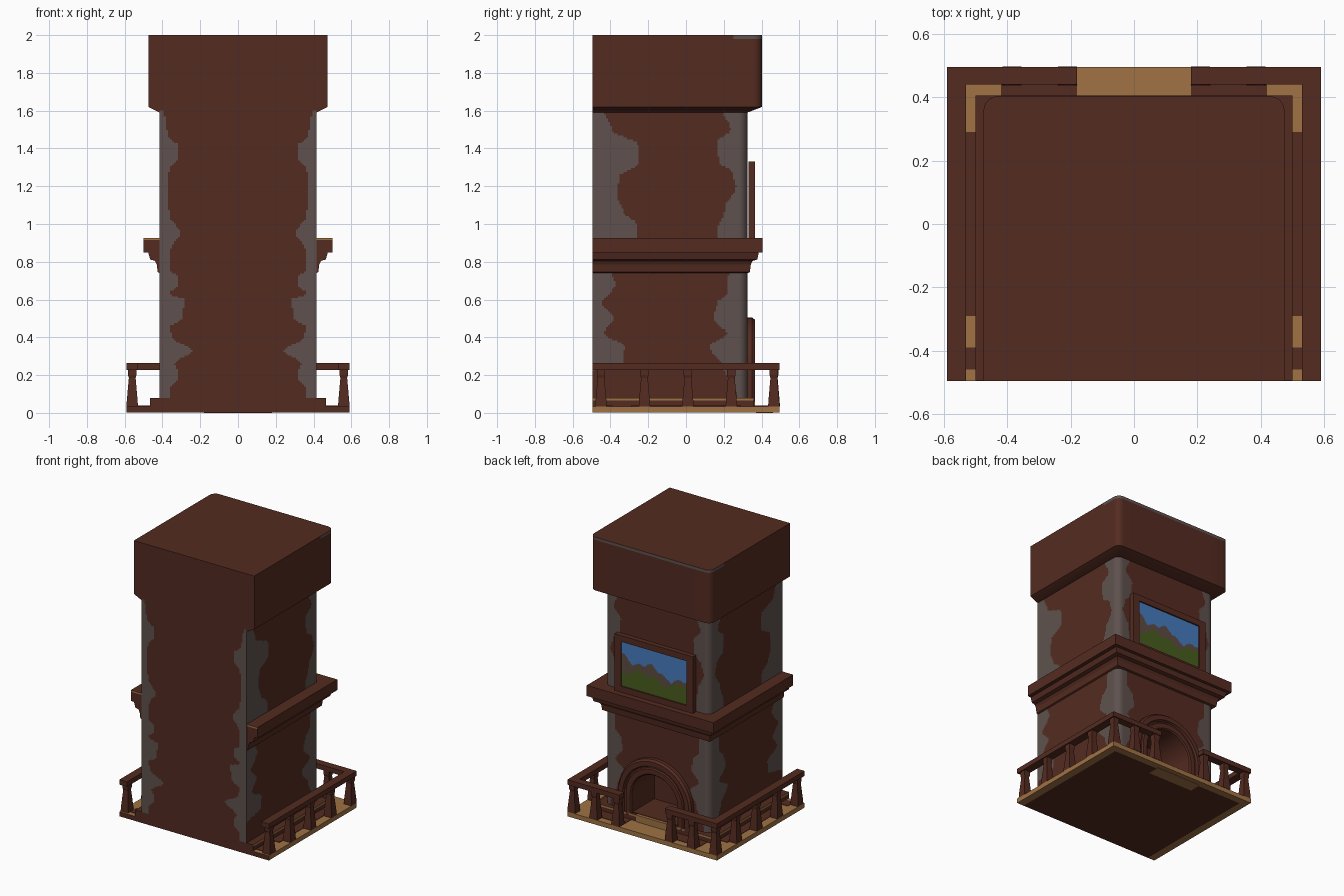
import bpy, bmesh, math

if "Cube" in bpy.data.objects:
    bpy.data.objects.remove(bpy.data.objects["Cube"])

def mat(name, c):
    m = bpy.data.materials.new(name)
    m.diffuse_color = (*c, 1)
    m.use_nodes = True
    m.node_tree.nodes["Principled BSDF"].inputs["Base Color"].default_value = m.diffuse_color
    return m

MATS = [mat("brick brown", (0.088, 0.024, 0.0145)), mat("tan wood", (0.35, 0.17, 0.058)),
        mat("stone grey", (0.112, 0.083, 0.075)), mat("sky blue", (0.062, 0.20, 0.52)),
        mat("meadow green", (0.066, 0.108, 0.013)), mat("hill grey", (0.112, 0.07, 0.058))]
BROWN, TAN, GREY, BLUE, GREEN, HILL = range(6)
FRONT = -0.495
BACK = 0.495

def finish(name, bm, rule=None, smooth=False):
    bm.normal_update()
    if rule:
        for f in bm.faces:
            f.material_index = rule(f.calc_center_median(), f.normal)
    me = bpy.data.meshes.new(name)
    bm.to_mesh(me)
    bm.free()
    for m in MATS:
        me.materials.append(m)
    ob = bpy.data.objects.new(name, me)
    bpy.context.collection.objects.link(ob)
    if smooth:
        bpy.ops.object.select_all(action='DESELECT')
        ob.select_set(True)
        bpy.context.view_layer.objects.active = ob
        bpy.ops.object.shade_smooth_by_angle(angle=math.radians(30))
    return ob

def box(name, x0, x1, y0, y1, z0, z1, m=BROWN):
    bm = bmesh.new()
    bmesh.ops.create_cube(bm, size=1)
    for v in bm.verts:
        v.co = (x0 + (v.co.x + .5) * (x1 - x0), y0 + (v.co.y + .5) * (y1 - y0),
                z0 + (v.co.z + .5) * (z1 - z0))
    return finish(name, bm, lambda c, n: m)

def outline(hx, yb, r, n, yf):
    """Counter-clockwise plan: flat front, back corners rounded by r, n steps a side."""
    pts = []
    def line(a, b):
        for i in range(n):
            t = i / n
            pts.append((a[0] + (b[0] - a[0]) * t, a[1] + (b[1] - a[1]) * t))
    def arc(cx, cy, a0):
        for i in range(6):
            a = a0 + math.pi / 2 * i / 6
            pts.append((cx + r * math.cos(a), cy + r * math.sin(a)))
    line((-hx, yf), (hx, yf))
    line((hx, yf), (hx, yb - r))
    if r:
        arc(hx - r, yb - r, 0)
    line((hx - r, yb), (-hx + r, yb))
    if r:
        arc(-hx + r, yb - r, math.pi / 2)
    line((-hx, yb - r), (-hx, yf))
    return pts

def loft(name, levels, r=0, n=1, rule=None, yf=FRONT, caps=True, hole=None, smooth=False):
    """Stack of plan outlines; levels are (half width, back y, z)."""
    bm = bmesh.new()
    rings = [[bm.verts.new((x, y, z)) for x, y in outline(hx, yb, r, n, yf)]
             for hx, yb, z in levels]
    k = len(rings[0])
    for a, b in zip(rings, rings[1:]):
        for i in range(k):
            j = (i + 1) % k
            bm.faces.new((a[i], a[j], b[j], b[i]))
    if caps:
        bm.faces.new(rings[0][::-1])
        bm.faces.new(rings[-1])
    if hole:
        bmesh.ops.delete(bm, geom=[f for f in bm.faces if hole(f.calc_center_median())],
                         context='FACES')
    return finish(name, bm, rule, smooth)

# --- base slab with tan edges, floor patches, plinth and hearth
loft("base_slab", [(.535, .445, .002), (.59, BACK, .002), (.59, BACK, .035)],
     rule=lambda c, n: BROWN if n.y < -.9 or (n.z < -.9 and abs(c.x) < .1 and c.y < .1) else TAN)
box("underside_patch", -.18, .18, .37, .46, 0, .004, TAN)
for s in (-1, 1):
    xs = sorted((s * .462, s * .53))
    box("floor_patch_side", *xs, -.29, .29, .033, .038)
    box("floor_patch_side_small", *xs, -.46, -.39, .033, .038)
    box("floor_patch_back", *sorted((s * .18, s * .42)), .358, .445, .033, .038)
loft("plinth", [(.465, .36, .033), (.465, .36, .066), (.465, .36, .08)],
     rule=lambda c, n: TAN if c.z > .067 and abs(n.z) < .5 and n.y > -.5 else BROWN)
box("hearth_step", -.14, .14, .30, .366, .034, .083, TAN)

# --- chimney body with ragged grey stone corners
def interp(z, tab):
    for (z0, w0), (z1, w1) in zip(tab, tab[1:]):
        if z <= z1:
            t = max(0, (z - z0) / (z1 - z0))
            t = t * t * (3 - 2 * t)
            return w0 + (w1 - w0) * t
    return tab[-1][1]

FRONT_W = [(.08, .06), (.14, .06), (.18, .1), (.22, .1), (.26, .08), (.33, .17), (.4, .07), (.45, .05),
           (.5, .12), (.6, .13), (.63, .05), (.68, .1), (.72, .1), (.76, .05), (.87, .06), (.95, .11),
           (1.05, .05), (1.2, .04), (1.29, .05), (1.35, .1), (1.41, .1), (1.47, .04), (1.6, .025)]
SIDE_W = [(.22, 0), (.27, .16), (.35, .17), (.42, .06), (.5, .11), (.58, .05), (.68, .12), (.75, .1),
          (.93, .23), (1.0, .23), (1.07, .16), (1.15, .13), (1.25, .14), (1.32, .24), (1.42, .24),
          (1.5, .1), (1.6, .06)]
BACK_W = [(.1, .06), (.25, .13), (.35, .2), (.42, .11), (.5, .18), (.58, .16), (.63, .11), (.75, .1),
          (.95, .16), (1.08, .12), (1.2, .06), (1.27, .08), (1.33, .15), (1.43, .16), (1.5, .09), (1.6, .13)]

def stone(c, n):
    if n.y < -.7:
        return GREY if .415 - abs(c.x) < interp(c.z, FRONT_W) else BROWN
    if n.y > .95:
        return GREY if .415 - abs(c.x) < .8 * interp(c.z, BACK_W) else BROWN
    near_front = c.y - FRONT < interp(c.z, SIDE_W)
    return GREY if near_front or .325 - c.y < interp(c.z, BACK_W) else BROWN

def in_arch(c):
    if c.y < .31 or abs(c.x) > .235:
        return False
    return c.z < .215 or math.hypot(c.x, c.z - .215) < .235

loft("chimney_body", [(.415, .325, .08 + 1.52 * i / 150) for i in range(151)], r=.045, n=76,
     rule=stone, caps=False, hole=in_arch, smooth=True)

# --- chimney cap, with a thin grey worn edge at the top back
loft("chimney_cap", [(.415, .325, 1.59), (.475, .403, 1.62), (.475, .403, 1.98), (.475, .403, 2.0)],
     r=.045, n=8, smooth=True,
     rule=lambda c, n: GREY if 1.98 < c.z < 1.995 and c.y > .2 and n.z < .5 else BROWN)

# --- stepped mantel on three sides
loft("mantel_shelf", [(.415, .325, .74), (.425, .338, .745), (.43, .343, .785), (.44, .353, .805),
                      (.465, .378, .812), (.475, .385, .848), (.5, .405, .85), (.5, .405, .914),
                      (.5, .405, .926)], yf=FRONT + .001,
     rule=lambda c, n: TAN if n.y < -.9 and c.z > .915 else BROWN)

# --- arched fireplace: moulded surround and firebox swept in one section
bm = bmesh.new()
section = [(.29, .31), (.29, .35), (.278, .365), (.245, .365), (.238, .352), (.229, .352),
           (.222, .36), (.188, .36), (.18, .352), (.18, .10)]
def arch(r, y):
    pts = [(r, .06)] + [(r * math.cos(math.pi * i / 24), .215 + r * math.sin(math.pi * i / 24))
                        for i in range(25)] + [(-r, .06)]
    return [bm.verts.new((x, y, z)) for x, z in pts]
loops = [arch(r, y) for r, y in section]
for a, b in zip(loops, loops[1:]):
    for i in range(len(a) - 1):
        bm.faces.new((a[i], a[i + 1], b[i + 1], b[i]))
bm.faces.new(loops[-1])
bmesh.ops.recalc_face_normals(bm, faces=bm.faces[:])
if loops[0][13].link_faces[0].normal.z < 0:
    bmesh.ops.reverse_faces(bm, faces=bm.faces[:])
finish("fireplace_arch", bm, smooth=True)
box("firebox_floor", -.18, .18, .10, .345, .06, .086)

# --- landscape painting standing on the mantel
def paint(c, n):
    x = c.x
    far = 1.145 + .16 * x + .025 * math.sin(23 * x + 1) + .012 * math.sin(61 * x)
    near = 1.085 + .022 * math.sin(17 * x) + .014 * math.sin(43 * x + 2)
    return BLUE if c.z > max(far, near) else (HILL if c.z > near else GREEN)

bm = bmesh.new()
NX, NZ = 66, 40
g = [[bm.verts.new((.264 - .528 * i / NX, .354, .965 + .325 * j / NZ)) for j in range(NZ + 1)]
     for i in range(NX + 1)]
for i in range(NX):
    for j in range(NZ):
        bm.faces.new((g[i][j], g[i + 1][j], g[i + 1][j + 1], g[i][j + 1]))
finish("painting_canvas", bm, paint)
box("painting_back", -.29, .29, .33, .35, .94, 1.31)
for s in (-1, 1):
    box("frame_side", *sorted((s * .26, s * .31)), .33, .364, .926, 1.33)
box("frame_bottom", -.26, .26, .33, .364, .926, .968)
box("frame_top", -.26, .26, .33, .364, 1.286, 1.33)

# --- balustrade: rails and tapered square balusters
def baluster(x, y):
    bm = bmesh.new()
    prof = [(.03, .035), (.029, .06), (.018, .185), (.022, .2), (.022, .23)]
    rings = [[bm.verts.new((x + sx * h, y + sy * h, z))
              for sx, sy in ((-1, -1), (1, -1), (1, 1), (-1, 1))] for h, z in prof]
    for a, b in zip(rings, rings[1:]):
        for i in range(4):
            j = (i + 1) % 4
            bm.faces.new((a[i], a[j], b[j], b[i]))
    finish("baluster", bm)

for s in (-1, 1):
    box("side_rail", *sorted((s * .53, s * .59)), FRONT, BACK, .228, .263)
    box("back_rail", *sorted((s * .18, s * .53)), .44, BACK, .228, .263)
    for y in (-.45, -.22, .01, .24, .465):
        baluster(s * .56, y)
    for x in (.21, .385):
        baluster(s * x, .467)
